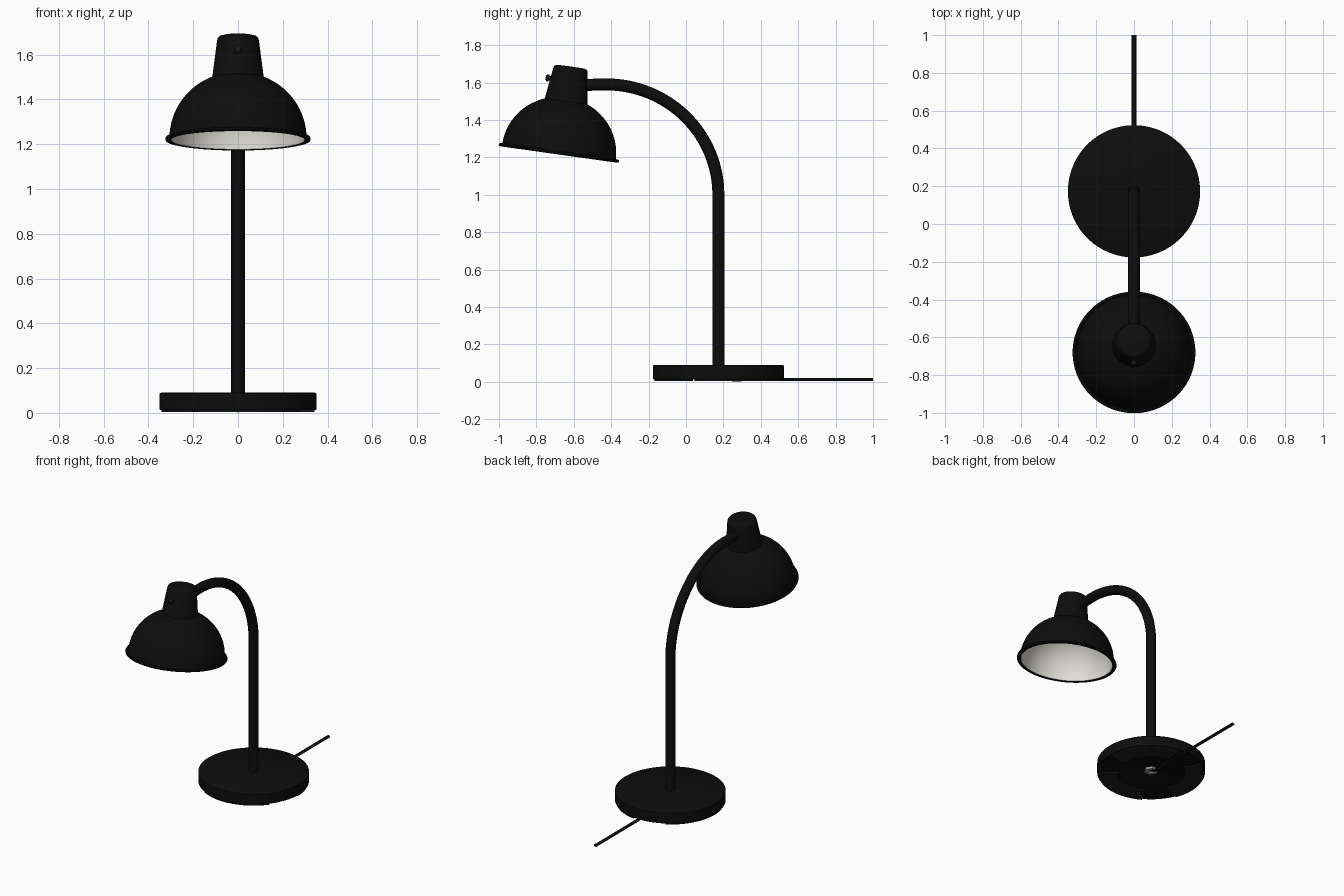
import bpy, bmesh, math
from mathutils import Matrix, Vector

if "Cube" in bpy.data.objects:
    bpy.data.objects.remove(bpy.data.objects["Cube"])


def material(name, r, g, b):
    m = bpy.data.materials.new(name)
    m.diffuse_color = (r, g, b, 1)
    m.use_nodes = True
    m.node_tree.nodes["Principled BSDF"].inputs["Base Color"].default_value = m.diffuse_color
    return m


BLACK = material("black", 0.004, 0.004, 0.004)
GREY = material("dark_grey", 0.012, 0.012, 0.012)
CREAM = material("cream_white", 0.76, 0.74, 0.69)
STEEL = material("steel", 0.4, 0.4, 0.4)


def finish(name, bm, mat, matrix=Matrix(), smooth=True):
    bmesh.ops.recalc_face_normals(bm, faces=bm.faces)
    me = bpy.data.meshes.new(name)
    bm.to_mesh(me)
    bm.free()
    ob = bpy.data.objects.new(name, me)
    bpy.context.collection.objects.link(ob)
    me.materials.append(mat)
    ob.matrix_world = matrix
    if smooth:
        bpy.ops.object.select_all(action='DESELECT')
        ob.select_set(True)
        bpy.context.view_layer.objects.active = ob
        bpy.ops.object.shade_smooth_by_angle(angle=math.radians(35))
    return ob


def lathe(name, profile, mat, matrix=Matrix(), seg=72, smooth=True):
    """Spin (radius, height) points around the local z axis."""
    bm = bmesh.new()
    vs = [bm.verts.new((r, 0, z)) for r, z in profile]
    es = [bm.edges.new(p) for p in zip(vs, vs[1:])]
    bmesh.ops.spin(bm, geom=vs + es, cent=(0, 0, 0), axis=(0, 0, 1),
                   angle=math.tau, steps=seg, use_duplicate=False)
    bmesh.ops.remove_doubles(bm, verts=bm.verts, dist=1e-5)
    return finish(name, bm, mat, matrix, smooth)


def sweep(name, path, rx, rn, mat, seg=20):
    """Elliptical tube along a (y, z) path in the x = 0 plane."""
    bm = bmesh.new()
    pts = [Vector((0, y, z)) for y, z in path]
    rings = []
    for i, p in enumerate(pts):
        t = (pts[min(i + 1, len(pts) - 1)] - pts[max(i - 1, 0)]).normalized()
        n = t.cross(Vector((1, 0, 0)))
        rings.append([bm.verts.new(p + Vector((rx * math.cos(a), 0, 0)) + n * rn * math.sin(a))
                      for a in (math.tau * k / seg for k in range(seg))])
    for a, b in zip(rings, rings[1:]):
        for k in range(seg):
            j = (k + 1) % seg
            bm.faces.new((a[k], a[j], b[j], b[k]))
    bm.faces.new(rings[0])
    bm.faces.new(rings[-1])
    return finish(name, bm, mat)


CY = 0.173                      # centre of the base and pole
at_base = Matrix.Translation((0, CY, 0))

# round base with a recess underneath
lathe("base", [(0, 0.09), (0.344, 0.09), (0.35, 0.086), (0.35, 0.016),
               (0.346, 0.012), (0.11, 0.012), (0.075, 0.035), (0, 0.035)], BLACK, at_base, 96)

# three curved pads under the base
for i in range(3):
    bm = bmesh.new()
    cols = []
    for k in range(25):
        a = math.radians(i * 120 + 82 * k / 24)
        cols.append([bm.verts.new((r * math.cos(a), r * math.sin(a), z))
                     for r, z in ((0.22, 0.013), (0.342, 0.013), (0.342, 0.003), (0.22, 0.003))])
    for a, b in zip(cols, cols[1:]):
        for k in range(4):
            j = (k + 1) % 4
            bm.faces.new((a[k], a[j], b[j], b[k]))
    bm.faces.new(cols[0])
    bm.faces.new(cols[-1])
    finish(f"base_pad_{i + 1}", bm, GREY, at_base)

# steel nut in the recess
lathe("base_nut", [(0, 0.036), (0.045, 0.036), (0.045, 0.02), (0.02, 0.02), (0.02, 0.03), (0, 0.03)],
      STEEL, at_base, 6, False)

# power cord
sweep("cord", [(CY, 0.034), (CY + 0.015, 0.022), (CY + 0.04, 0.012), (CY + 0.08, 0.0105),
               (0.6, 0.0125), (1.0, 0.0125)], 0.012, 0.008, BLACK, 16)

# pole bending over into the arm
R = 0.59
path = [(CY, 0.08), (CY, 0.5), (CY, 0.98)]
path += [(CY - R - 0.01 + (R + 0.01) * math.cos(a), 1.0 + R * math.sin(a))
         for a in (math.radians(90 * k / 32) for k in range(33))]
path.append((-0.535, 1.587))
sweep("pole_and_arm", path, 0.032, 0.032, BLACK, 32)

# tilted shade
TILT = math.radians(8)
at_shade = Matrix.Translation((0, -0.68, 1.222)) @ Matrix.Rotation(-TILT, 4, 'X')


def dome(radius, r_top, n=24):
    end = math.acos(r_top / radius)
    return [(radius * math.cos(end * k / n), 0.006 + 0.965 * radius * math.sin(end * k / n))
            for k in range(n + 1)]


lathe("shade", [(0.298, -0.004), (0.312, -0.007), (0.322, -0.005), (0.325, 0.001), (0.322, 0.008),
                (0.313, 0.011)] + dome(0.306, 0.115)
      + [(0.094, 0.44), (0.091, 0.455), (0.084, 0.463), (0.07, 0.467), (0, 0.468)], BLACK, at_shade, 96)
lathe("shade_lining", [(0.298, -0.004)] + dome(0.297, 0.105)
      + [(0.085, 0.44), (0, 0.45)], CREAM, at_shade, 96)

# fixing screw on the front of the neck
at_screw = at_shade @ Matrix.Translation((0, -0.095, 0.39)) @ Matrix.Rotation(math.radians(90), 4, 'X')
lathe("neck_screw", [(0, 0), (0.012, 0), (0.012, 0.012), (0.019, 0.014), (0.018, 0.024), (0.011, 0.03), (0, 0.031)],
      GREY, at_screw, 24)
